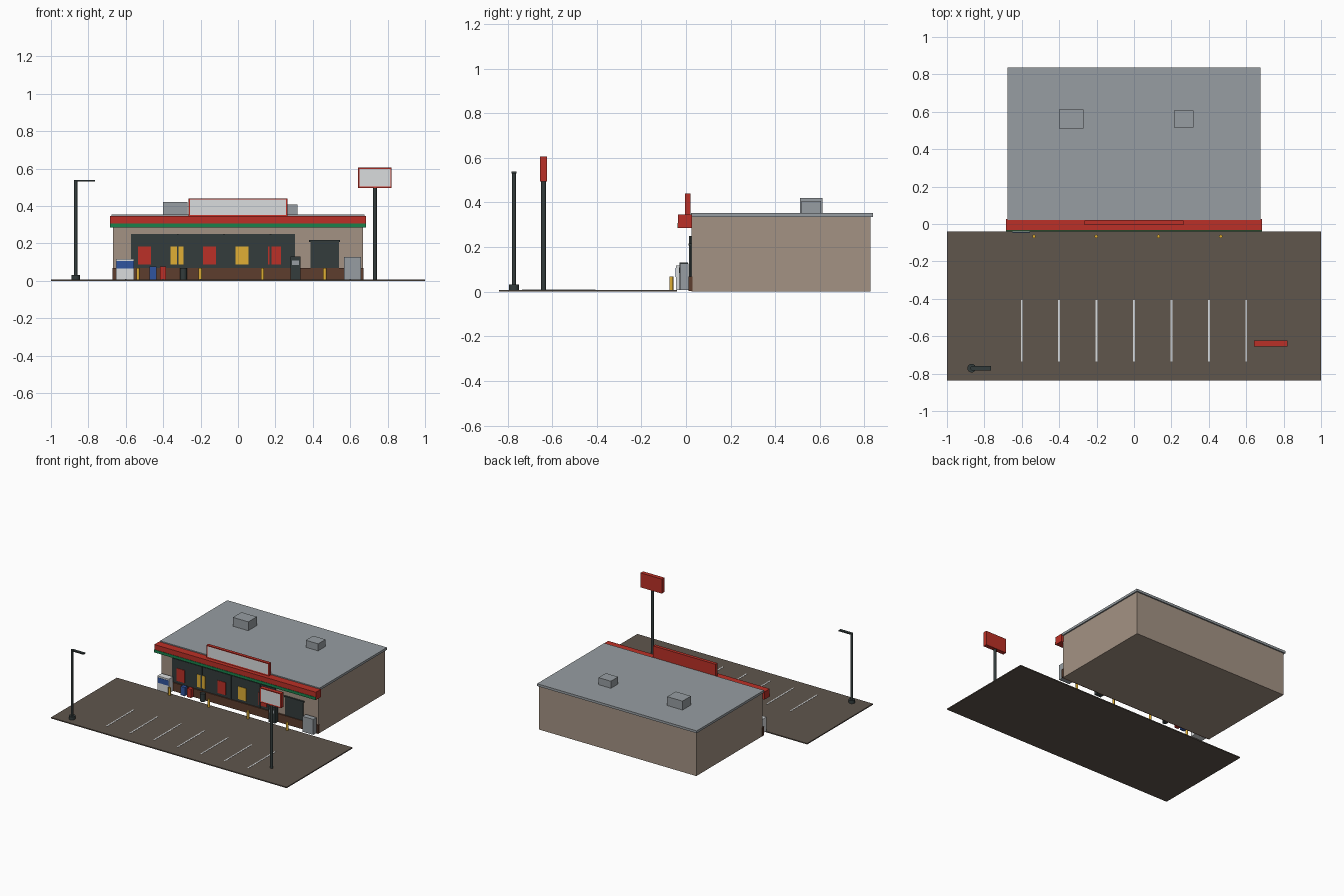
import bpy
import bmesh
from mathutils import Matrix, Vector

cube = bpy.data.objects.get("Cube")
if cube:
    bpy.data.objects.remove(cube, do_unlink=True)


def material(name, r, g, b):
    m = bpy.data.materials.new(name)
    m.use_nodes = True
    m.diffuse_color = (r, g, b, 1)
    m.node_tree.nodes["Principled BSDF"].inputs["Base Color"].default_value = (r, g, b, 1)
    return m


BEIGE = material("beige wall", 0.37, 0.29, 0.23)
GREY = material("metal grey", 0.31, 0.34, 0.36)
ASPHALT = material("asphalt", 0.115, 0.092, 0.073)
RED = material("red", 0.5, 0.03, 0.02)
GREEN = material("green", 0.01, 0.22, 0.07)
WHITE = material("white", 0.7, 0.72, 0.73)
DARK = material("dark glass and metal", 0.033, 0.045, 0.045)
YELLOW = material("yellow", 0.75, 0.43, 0.035)
BLUE = material("blue", 0.03, 0.09, 0.35)
BROWN = material("brown brick", 0.11, 0.047, 0.027)


def finish(name, bm, mat):
    mesh = bpy.data.meshes.new(name)
    bm.to_mesh(mesh)
    bm.free()
    mesh.materials.append(mat)
    ob = bpy.data.objects.new(name, mesh)
    bpy.context.collection.objects.link(ob)
    return ob


def box(name, x, y, z, mat):
    """Box spanning the (low, high) pairs x, y and z."""
    bm = bmesh.new()
    size = [b - a for a, b in (x, y, z)]
    mid = Vector([(a + b) / 2 for a, b in (x, y, z)])
    bmesh.ops.create_cube(bm, size=1, matrix=Matrix.Translation(mid) @ Matrix.Diagonal((*size, 1)))
    return finish(name, bm, mat)


def post(name, x, y, z, radius, mat, sides=16):
    """Upright cylinder between the two heights in z."""
    bm = bmesh.new()
    bmesh.ops.create_cone(bm, cap_ends=True, segments=sides, radius1=radius, radius2=radius,
                          depth=z[1] - z[0],
                          matrix=Matrix.Translation((x, y, (z[0] + z[1]) / 2)))
    for f in bm.faces:
        f.smooth = abs(f.normal.z) < 0.5
    for e in bm.edges:
        e.smooth = all(f.smooth for f in e.link_faces)
    return finish(name, bm, mat)


def framed_sign(name, x, y, z, border):
    """Red box whose front face is inset with a white panel."""
    ob = box(name, x, y, z, RED)
    ob.data.materials.append(WHITE)
    bm = bmesh.new()
    bm.from_mesh(ob.data)
    front = min(bm.faces, key=lambda f: f.calc_center_median().y)
    bmesh.ops.inset_individual(bm, faces=[front], thickness=border, depth=-0.002)
    front.material_index = 1
    bm.to_mesh(ob.data)
    bm.free()


# Parking lot with bay lines
box("parking_lot", (-1, 1), (-0.838, -0.04), (0, 0.008), ASPHALT)
for i in range(7):
    x = (i - 3) * 0.2
    box(f"bay_line_{i + 1}", (x - 0.005, x + 0.005), (-0.735, -0.406), (0.007, 0.0095), WHITE)

# Building shell, roof and brick base
box("walls", (-0.667, 0.667), (0.025, 0.828), (0, 0.336), BEIGE)
box("roof", (-0.677, 0.677), (0.022, 0.838), (0.335, 0.353), GREY)
box("brick_base", (-0.672, 0.672), (0.012, 0.03), (0.004, 0.068), BROWN)

# Canopy, its stripe and the roof sign
box("canopy", (-0.685, 0.685), (-0.036, 0.027), (0.285, 0.345), RED)
box("canopy_stripe", (-0.685, 0.685), (-0.039, -0.035), (0.286, 0.307), GREEN)
framed_sign("roof_sign", (-0.265, 0.265), (-0.005, 0.02), (0.345, 0.441), 0.011)

# Rooftop units
box("roof_unit_large", (-0.4, -0.27), (0.51, 0.613), (0.35, 0.421), GREY)
box("roof_unit_small", (0.213, 0.318), (0.517, 0.606), (0.35, 0.407), GREY)

# Shop window with posters and mullions
box("shop_window", (-0.572, 0.305), (0.02, 0.03), (0.06, 0.25), DARK)
for i in range(5):
    x = -0.5 + i * 0.174
    box(f"poster_{i + 1}", (x - 0.035, x + 0.035), (0.017, 0.021), (0.087, 0.184),
        YELLOW if i % 2 else RED)
for i in range(3):
    x = -0.322 + i * 0.248
    box(f"mullion_{i + 1}", (x - 0.005, x + 0.005), (0.014, 0.022), (0.068, 0.25), DARK)

# Door
box("door", (0.387, 0.54), (0.018, 0.03), (0.01, 0.212), DARK)
box("door_header", (0.38, 0.546), (0.012, 0.03), (0.208, 0.217), DARK)

# Ice freezer and utility cabinet
box("ice_freezer", (-0.652, -0.555), (-0.045, 0.005), (0.008, 0.117), WHITE)
box("freezer_label", (-0.65, -0.557), (-0.047, -0.044), (0.066, 0.106), BLUE)
box("utility_cabinet", (0.567, 0.658), (-0.028, 0.012), (0.008, 0.126), GREY)

# News boxes, bin and cash kiosk
box("blue_news_box", (-0.472, -0.437), (-0.02, 0.01), (0.008, 0.075), BLUE)
box("red_news_box", (-0.417, -0.384), (-0.02, 0.01), (0.008, 0.075), RED)
post("litter_bin", -0.292, -0.01, (0.008, 0.068), 0.019, DARK)
box("kiosk", (0.28, 0.334), (-0.03, 0.01), (0.008, 0.13), DARK)
box("kiosk_screen", (0.288, 0.326), (-0.032, -0.029), (0.083, 0.108), GREY)

# Bollards
for i in range(4):
    post(f"bollard_{i + 1}", -0.535 + i * 0.333, -0.066, (0.004, 0.068), 0.009, YELLOW, 12)

# Roadside sign
post("sign_pole", 0.732, -0.638, (0.004, 0.5), 0.011, DARK)
framed_sign("roadside_sign", (0.642, 0.822), (-0.654, -0.623), (0.495, 0.606), 0.011)

# Street lamp
post("lamp_base", -0.868, -0.771, (0.004, 0.032), 0.023, DARK)
post("lamp_pole", -0.868, -0.771, (0.03, 0.538), 0.009, DARK)
box("lamp_arm", (-0.868, -0.764), (-0.782, -0.76), (0.53, 0.539), DARK)
